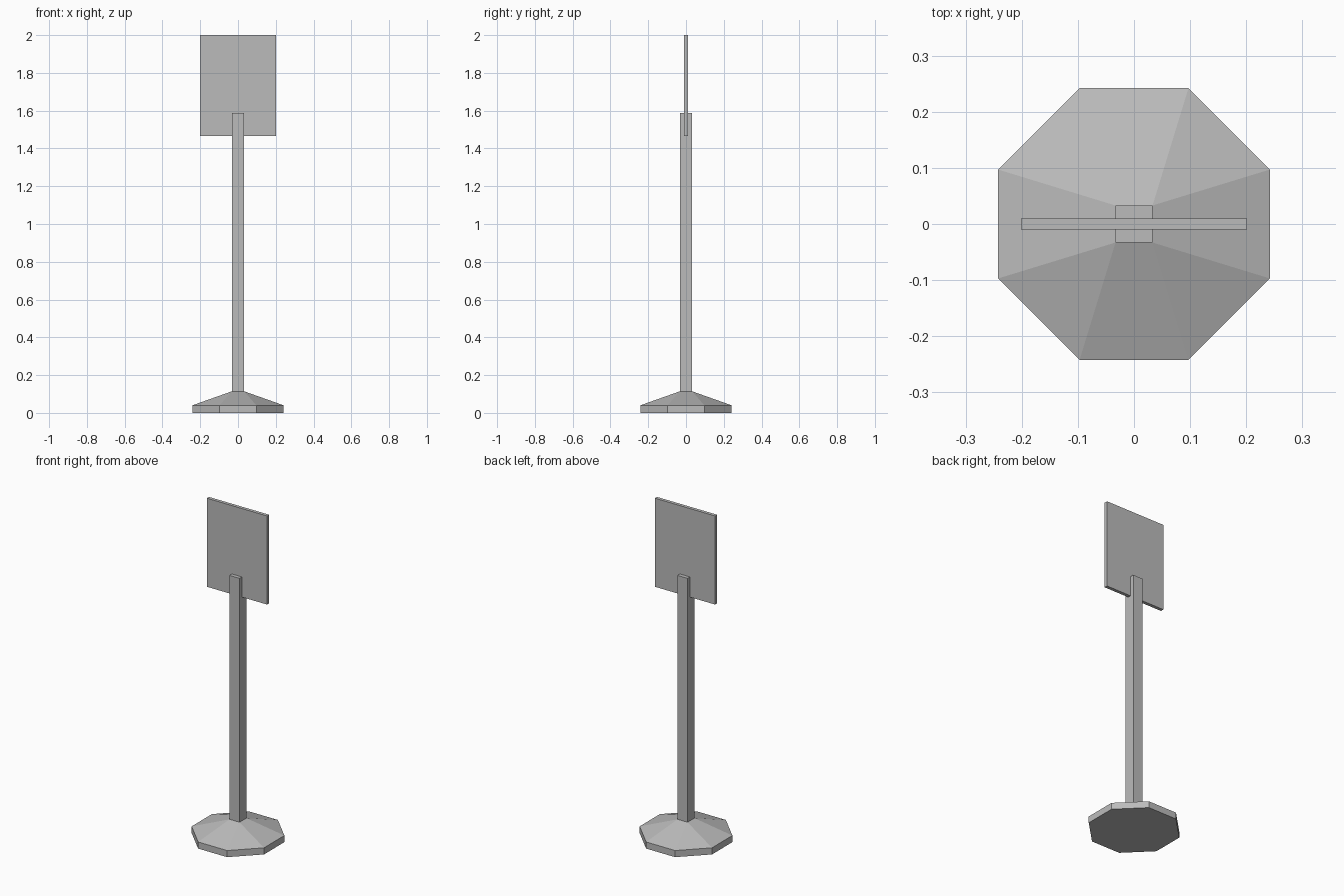
import bpy
import bmesh
from math import copysign

cube = bpy.data.objects.get("Cube")
if cube:
    bpy.data.objects.remove(cube, do_unlink=True)

# Single flat grey
grey = bpy.data.materials.new("plain grey")
grey.use_nodes = True
grey.diffuse_color = (0.5, 0.5, 0.5, 1)
grey.node_tree.nodes["Principled BSDF"].inputs["Base Color"].default_value = (0.5, 0.5, 0.5, 1)


def finish(name, bm):
    bmesh.ops.recalc_face_normals(bm, faces=bm.faces)
    mesh = bpy.data.meshes.new(name)
    bm.to_mesh(mesh)
    bm.free()
    mesh.materials.append(grey)
    obj = bpy.data.objects.new(name, mesh)
    bpy.context.collection.objects.link(obj)
    return obj


def box(name, half_x, half_y, bottom, top):
    bm = bmesh.new()
    bmesh.ops.create_cube(bm, size=2)
    for v in bm.verts:
        v.co.x *= half_x
        v.co.y *= half_y
        v.co.z = top if v.co.z > 0 else bottom
    return finish(name, bm)


POST = 0.033
BASE_TOP = 0.114


def base(name, near, far, lip):
    # Octagonal lip sloping up to a square at the post
    quarter = [(far, near), (near, far)]
    outline = []
    for sx, sy in ((1, 1), (-1, 1), (-1, -1), (1, -1)):
        corner = [(sx * x, sy * y) for x, y in quarter]
        outline += corner if sx * sy > 0 else corner[::-1]
    collar = [(copysign(POST, x), copysign(POST, y)) for x, y in outline]
    bm = bmesh.new()
    rings = [[bm.verts.new((x, y, z)) for x, y in ring]
             for ring, z in ((outline, 0), (outline, lip), (collar, BASE_TOP))]
    for low, high in zip(rings, rings[1:]):
        for i in range(len(low)):
            bm.faces.new((low[i - 1], low[i], high[i], high[i - 1]))
    bm.faces.new(rings[0])
    bm.faces.new(rings[-1])
    bmesh.ops.remove_doubles(bm, verts=bm.verts, dist=0.0001)
    return finish(name, bm)


base("base", 0.097, 0.242, 0.04)
box("post", POST, POST, BASE_TOP, 1.587)
box("sign_panel", 0.201, 0.01, 1.465, 2.0)
